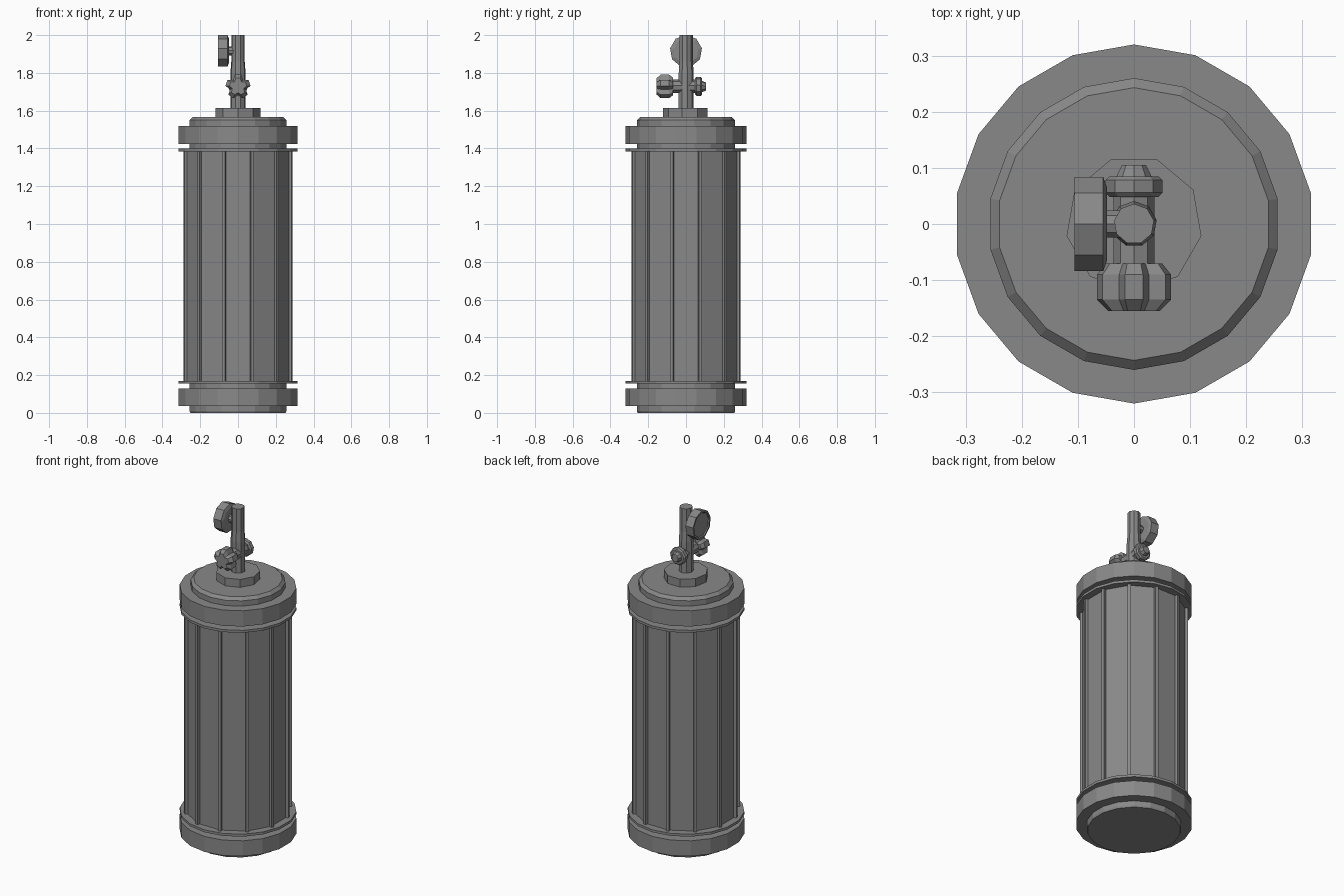
import bpy, bmesh
from math import sin, cos, radians, tau, pi
from mathutils import Matrix

if "Cube" in bpy.data.objects:
    bpy.data.objects.remove(bpy.data.objects["Cube"], do_unlink=True)

grey = bpy.data.materials.new("grey metal")
grey.use_nodes = True
colour = (0.25, 0.25, 0.25, 1)
grey.diffuse_color = colour
grey.node_tree.nodes["Principled BSDF"].inputs["Base Color"].default_value = colour

AXES = {
    "x": lambda u, v, h: (h, u, v),
    "y": lambda u, v, h: (u, h, v),
    "z": lambda u, v, h: (u, v, h),
}


def finish(name, bm, location=(0, 0, 0)):
    bmesh.ops.recalc_face_normals(bm, faces=bm.faces)
    mesh = bpy.data.meshes.new(name)
    bm.to_mesh(mesh)
    bm.free()
    mesh.materials.append(grey)
    obj = bpy.data.objects.new(name, mesh)
    obj.location = location
    bpy.context.collection.objects.link(obj)
    return obj


def polygon(sides, start=90):
    return [(cos(radians(start) + tau * i / sides), sin(radians(start) + tau * i / sides))
            for i in range(sides)]


def loft(name, outline, profile, axis="z", location=(0, 0, 0)):
    """Sweep an outline along an axis; profile holds (radius, height) pairs."""
    bm = bmesh.new()
    rings = [[bm.verts.new(AXES[axis](u * r, v * r, h)) for u, v in outline]
             for r, h in profile]
    n = len(outline)
    for low, high in zip(rings, rings[1:]):
        for i in range(n):
            j = (i + 1) % n
            bm.faces.new((low[i], low[j], high[j], high[i]))
    bm.faces.new(rings[0])
    bm.faces.new(rings[-1])
    return finish(name, bm, location)


round18 = polygon(18)
round9 = polygon(9)

# Tank body: flat panels with a narrow rib on every corner
loft("body_panels", polygon(12, 15), [(0.283, 0.16), (0.283, 1.395)])
bm = bmesh.new()
for i in range(12):
    turn = Matrix.Rotation(radians(15 + 30 * i), 4, "Z")
    place = Matrix.Translation((0.278, 0, 0.7775))
    size = Matrix.Diagonal((0.038, 0.018, 1.235, 1))
    bmesh.ops.create_cube(bm, size=1, matrix=turn @ place @ size)
finish("body_ribs", bm)

# End caps: core, thick band and thin flange
loft("bottom_core", round18, [(0.256, 0), (0.26, 0.01), (0.26, 0.16)])
loft("top_core", round18, [(0.26, 1.39), (0.26, 1.55), (0.243, 1.567)])
for name, low, high in (("bottom_band", 0.037, 0.13), ("top_band", 1.423, 1.518),
                        ("bottom_flange", 0.155, 0.17), ("top_flange", 1.385, 1.4)):
    loft(name, round18, [(0.32, low), (0.32, high)])

# Neck nut and valve stem
loft("neck_nut", polygon(9, -90), [(0.122, 1.56), (0.122, 1.615)])
loft("stem_sleeve", round9, [(0.041, 1.61), (0.041, 1.8), (0.036, 1.86)])
loft("stem", round9, [(0.036, 1.61), (0.036, 2.0)])

# Cross pipe with an outlet nut at the back
valve = (0, 0, 1.727)
loft("cross_pipe", round9, [(0.037, -0.09), (0.037, 0.06)], "y", valve)
loft("outlet_nut", round9, [(0.044, 0.048), (0.052, 0.056), (0.052, 0.078), (0.044, 0.085)],
     "y", valve)
loft("outlet_tip", round9, [(0.034, 0.08), (0.022, 0.105)], "y", valve)

# Lobed hand knob at the front
lobes = []
for i in range(5):
    middle = pi / 2 + tau * i / 5
    for offset, r in ((-14, 1), (14, 1), (36, 0.68)):
        a = middle + radians(offset)
        lobes.append((r * cos(a), r * sin(a)))
loft("valve_knob", lobes,
     [(0.046, -0.155), (0.066, -0.135), (0.066, -0.09), (0.05, -0.07)], "y", valve)

# Pressure gauge on the right side of the stem
dial = (0, 0, 1.915)
loft("gauge_pipe", round9, [(0.024, -0.06), (0.024, 0)], "x", dial)
loft("gauge_case", round9,
     [(0.072, -0.1), (0.075, -0.106), (0.0855, -0.106), (0.0855, -0.055), (0.066, -0.048)],
     "x", dial)
